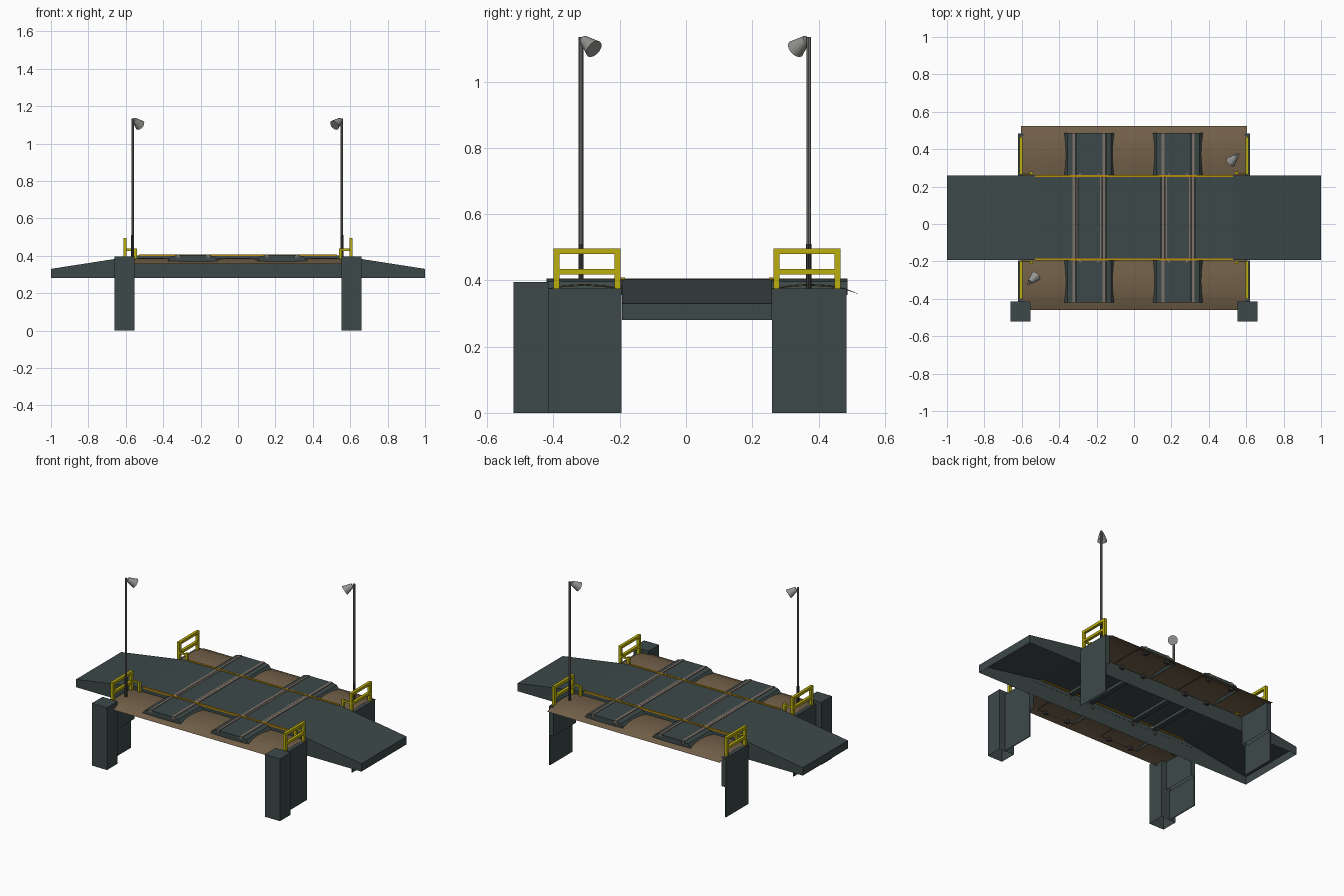
import bpy, bmesh, math
from mathutils import Vector

if "Cube" in bpy.data.objects:
    bpy.data.objects.remove(bpy.data.objects["Cube"])

CY = 0.033                        # the crossing is mirrored about this y
RAILS = [(-0.32, 1), (-0.16, -1), (0.155, 1), (0.315, -1)]   # x, side of flangeway


def mat(name, r, g, b):
    m = bpy.data.materials.new(name)
    m.diffuse_color = (r, g, b, 1)
    m.use_nodes = True
    m.node_tree.nodes["Principled BSDF"].inputs["Base Color"].default_value = m.diffuse_color
    return m


SLATE = mat("dark slate", 0.047, 0.066, 0.066)
BROWN = mat("earth brown", 0.17, 0.118, 0.066)
YELLOW = mat("fence yellow", 0.50, 0.43, 0.004)
ORANGE = mat("line orange", 0.50, 0.27, 0.004)
STEEL = mat("rail steel", 0.20, 0.165, 0.14)
POLE = mat("pole grey", 0.20, 0.185, 0.175)
DARK = mat("dark base", 0.04, 0.04, 0.04)
LAMP = mat("lamp grey", 0.29, 0.29, 0.28)


def finish(bm, name, m, recalc=True):
    if recalc:
        bmesh.ops.recalc_face_normals(bm, faces=bm.faces)
    me = bpy.data.meshes.new(name)
    bm.to_mesh(me)
    bm.free()
    me.materials.append(m)
    ob = bpy.data.objects.new(name, me)
    bpy.context.collection.objects.link(ob)
    return ob


def boxes(name, m, spans, open_bottom=False):
    """Boxes given as (x0, x1, y0, y1, z0, z1) in one object."""
    bm = bmesh.new()
    for x0, x1, y0, y1, z0, z1 in spans:
        vs = bmesh.ops.create_cube(bm, size=1)["verts"]
        faces = {f for v in vs for f in v.link_faces}
        for v in vs:
            v.co = (x1 if v.co.x > 0 else x0, y1 if v.co.y > 0 else y0, z1 if v.co.z > 0 else z0)
        if open_bottom:
            zlow = min(v.co.z for v in vs)
            low = [f for f in faces if all(abs(v.co.z - zlow) < 1e-6 for v in f.verts)]
            bmesh.ops.delete(bm, geom=low, context="FACES_ONLY")
    return finish(bm, name, m)


def shell(name, m, prof, y0, y1, zb):
    """Top profile (x, z) pulled along y, with walls down to zb and no bottom."""
    bm = bmesh.new()
    full = [(prof[0][0], zb)] + prof + [(prof[-1][0], zb)]
    a = [bm.verts.new((x, y0, z)) for x, z in full]
    b = [bm.verts.new((x, y1, z)) for x, z in full]
    for i in range(len(full) - 1):
        bm.faces.new((a[i], a[i + 1], b[i + 1], b[i]))
    bm.faces.new(a)
    bm.faces.new(b)
    return finish(bm, name, m)


def cone(name, m, p0, p1, r0, r1, n=10):
    p0, p1 = Vector(p0), Vector(p1)
    bm = bmesh.new()
    bmesh.ops.create_cone(bm, cap_ends=True, segments=n, radius1=r0, radius2=r1, depth=(p1 - p0).length)
    rot = (p1 - p0).to_track_quat("Z", "Y")
    for v in bm.verts:
        v.co = rot @ v.co + (p0 + p1) / 2
    ob = finish(bm, name, m)
    bpy.context.view_layer.objects.active = ob
    ob.select_set(True)
    bpy.ops.object.shade_smooth_by_angle()
    ob.select_set(False)
    return ob


def grooves(rails, top, floor, near, far):
    """Notches around the given rails, reaching further on the flangeway side."""
    pts = []
    for x, s in rails:
        a, b = sorted((x - s * near, x + s * far))
        pts += [(a, top), (a, floor), (b, floor), (b, top)]
    return pts


# road deck with sloping ramps and rail grooves
shell("road_deck", SLATE, [(-1, 0.33), (-0.53, 0.403)] + grooves(RAILS, 0.404, 0.386, 0.01, 0.022)
      + [(0.53, 0.403), (1, 0.33)], -0.193, 0.259, 0.28)

# both sides of the road: track beds and earth strips
for side, sgn in (("back", 1), ("front", -1)):
    def Y(y):
        return y if sgn > 0 else 2 * CY - y

    for tname, pair in (("left", RAILS[:2]), ("right", RAILS[2:])):
        c = (pair[0][0] + pair[1][0]) / 2
        prof = ([(c - 0.136, 0.370), (c - 0.116, 0.396)] + grooves(pair, 0.403, 0.391, 0.009, 0.009)
                + [(c + 0.116, 0.396), (c + 0.136, 0.370)])
        shell(f"track_bed_{tname}_{side}", SLATE, prof, Y(0.26), Y(0.487), 0.369)

    bm = bmesh.new()
    sect = [(0.258, 0.374, 0.5), (0.32, 0.382, 1), (0.37, 0.385, 1), (0.43, 0.382, 1),
            (0.48, 0.374, 0.5), (0.525, 0.357, 0)]       # y, z, share of the waves
    rows = []
    for i in range(25):
        x = -0.605 + 1.21 * i / 24
        w = 0.004 * math.cos(2 * math.pi * x / 0.46)
        rows.append([bm.verts.new((x, Y(y), z + w * k)) for y, z, k in sect])
    for r, q in zip(rows, rows[1:]):
        for j in range(len(sect) - 1):
            f = bm.faces.new((r[j], q[j], q[j + 1], r[j + 1]))
            f.smooth = True
            if sgn < 0:
                f.normal_flip()
    finish(bm, f"earth_strip_{side}", BROWN, recalc=False)

    # painted edge line
    ye = sorted((Y(0.250), Y(0.262)))
    boxes(f"edge_line_{side}", ORANGE, [(-0.53, 0.53, *ye, 0.399, 0.408)])

    # side walls and fences
    for xs, xn in ((-1, "left"), (1, "right")):
        def B(x0, x1, y0, y1, z0, z1):
            return (*sorted((xs * x0, xs * x1)), *sorted((Y(y0), Y(y1))), z0, z1)

        boxes(f"side_wall_{xn}_{side}", SLATE,
              [B(0.59, 0.62, 0.26, 0.485, 0.19, 0.375), B(0.614, 0.62, 0.26, 0.485, 0, 0.19)],
              open_bottom=True)
        boxes(f"fence_{xn}_{side}", YELLOW, [
            B(0.595, 0.613, 0.264, 0.282, 0.37, 0.496),
            B(0.595, 0.613, 0.448, 0.466, 0.37, 0.496),
            B(0.595, 0.613, 0.282, 0.448, 0.479, 0.496),
            B(0.595, 0.613, 0.282, 0.448, 0.418, 0.434),
            B(0.539, 0.555, 0.264, 0.280, 0.37, 0.440),
            B(0.555, 0.595, 0.264, 0.270, 0.426, 0.438)])

# rails, the small chairs under them and the guard bars with flared ends
for k, (x, s) in enumerate(RAILS, 1):
    boxes(f"rail_{k}", STEEL, [(x - 0.008, x + 0.008, -0.421, 0.487, 0.388, 0.406)])
    boxes(f"rail_chairs_{k}", DARK, [(x - 0.012, x + 0.012, y - 0.008, y + 0.008, 0.355, 0.388)
                                     for y in (-0.413, -0.2, 0.266, 0.479)])
    bm = bmesh.new()
    rings = []
    for y, off in ((-0.205, 0.03), (-0.18, 0.010), (0.246, 0.010), (0.271, 0.03)):
        rings.append([bm.verts.new((x + s * (off + d), y, z))
                      for d, z in ((0, 0.387), (0.011, 0.387), (0.011, 0.405), (0, 0.405))])
    for r, q in zip(rings, rings[1:]):
        for j in range(4):
            bm.faces.new((r[j], r[(j + 1) % 4], q[(j + 1) % 4], q[j]))
    bm.faces.new(rings[0])
    bm.faces.new(rings[-1])
    finish(bm, f"guard_bar_{k}", STEEL)

# front pillars, open below
for xs, xn in ((-1, "left"), (1, "right")):
    x0, x1 = sorted((xs * 0.553, xs * 0.659))
    boxes(f"front_pillar_{xn}", SLATE, [(x0, x1, -0.521, -0.415, 0, 0.395)], open_bottom=True)

# lamp posts with conical heads turned to the middle
for name, x, y, d in (("front_left", -0.563, -0.317, 1), ("back_right", 0.555, 0.37, -1)):
    cone(f"lamp_base_{name}", DARK, (x, y, 0.37), (x, y, 0.51), 0.008, 0.008, 8)
    cone(f"lamp_post_{name}", POLE, (x, y, 0.51), (x, y, 1.135), 0.007, 0.007, 8)
    cone(f"lamp_head_{name}", LAMP, (x + d * 0.007, y + d * 0.007, 1.127),
         (x + d * 0.039, y + d * 0.039, 1.098), 0.013, 0.029, 14)
